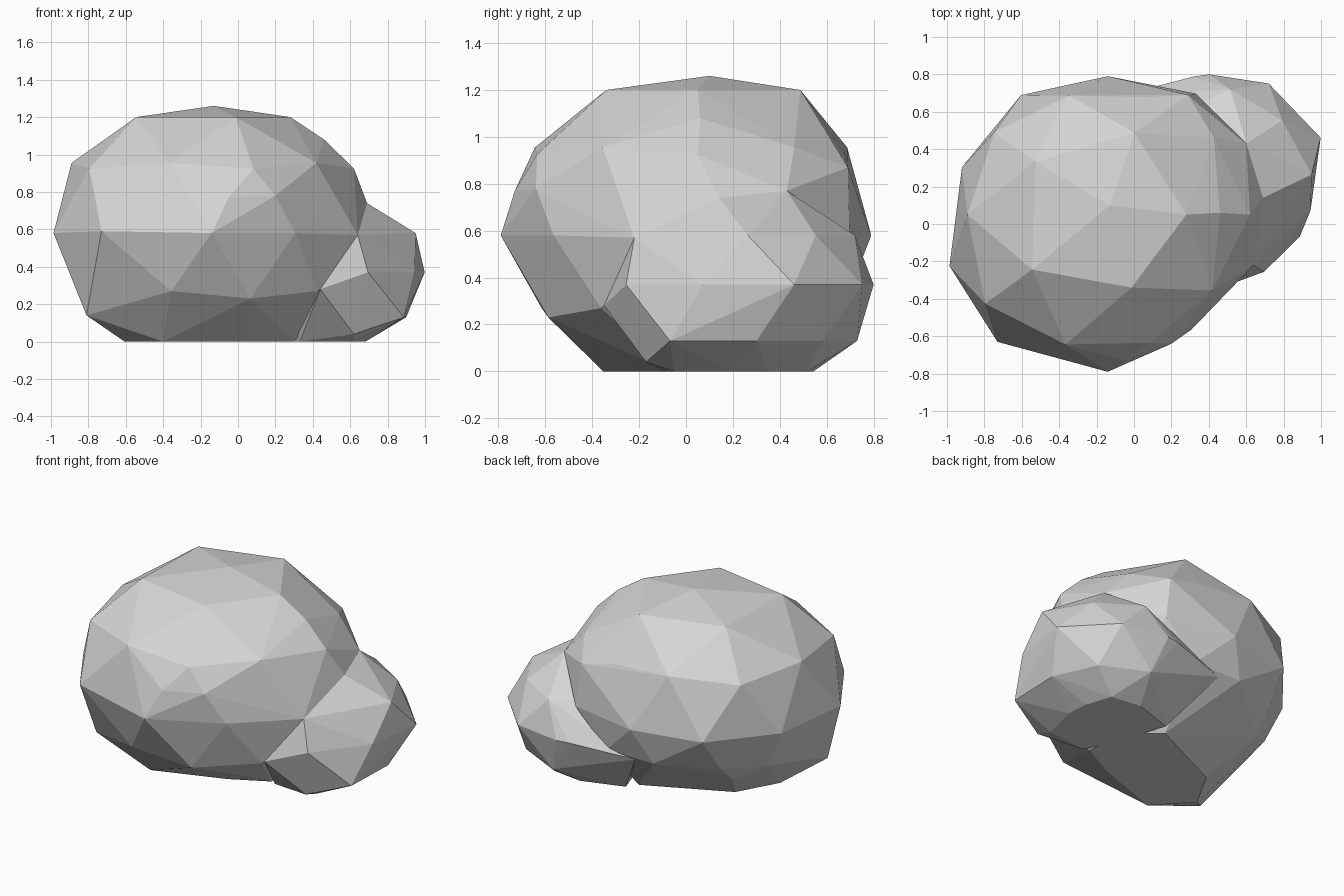
import bpy
import bmesh
from math import cos, sin, radians

default_cube = bpy.data.objects.get("Cube")
if default_cube:
    bpy.data.objects.remove(default_cube)


def make_material(name, colour):
    material = bpy.data.materials.new(name)
    material.use_nodes = True
    material.diffuse_color = colour
    shader = material.node_tree.nodes["Principled BSDF"]
    shader.inputs["Base Color"].default_value = colour
    shader.inputs["Roughness"].default_value = 0.9
    return material


def ring(bm, centre, height, start, radii, tilt=0.0):
    """Add a loop of points at even angles, alternately raised and lowered."""
    for index, radius in enumerate(radii):
        angle = radians(start + index * 360 / len(radii))
        lift = tilt if index % 2 else -tilt
        bm.verts.new((centre[0] + radius * cos(angle),
                      centre[1] + radius * sin(angle),
                      height + lift))


def make_boulder(name, centre, rings, peaks, material):
    """Wrap stacked rings and a few peaks in a faceted convex skin."""
    bm = bmesh.new()
    for settings in rings:
        ring(bm, centre, *settings)
    for peak in peaks:
        bm.verts.new(peak)
    bmesh.ops.convex_hull(bm, input=bm.verts[:])
    loose = [vert for vert in bm.verts if not vert.link_faces]
    bmesh.ops.delete(bm, geom=loose, context='VERTS')
    bmesh.ops.recalc_face_normals(bm, faces=bm.faces[:])
    mesh = bpy.data.meshes.new(name)
    bm.to_mesh(mesh)
    bm.free()
    mesh.materials.append(material)
    boulder = bpy.data.objects.new(name, mesh)
    bpy.context.collection.objects.link(boulder)
    return boulder


stone = make_material("stone grey", (0.67, 0.67, 0.67, 1))

# Points on the seam that both boulders share
seam = [(.69, .14, .74), (.6, .43, .77), (.64, -.22, .57), (.44, -.35, .28)]

# Main boulder: broad, rounded top and a small flat base
make_boulder("large_boulder", (-0.14, 0.05), [
    (0.0, 21, [.45, .4, .16, .19, .33, .5, .48, .3, .31, .45]),
    (0.25, 0, [.7, .65, .55, .55, .6, .68, .7, .7, .67, .7], 0.02),
    (0.58, 18, [.8, .8, .74, .79, .82, .89, .86, .84, .76, .8]),
    (0.94, 0, [.76, .7, .66, .67, .75, .75, .81, .73, .72, .69], 0.015),
    (1.2, 0, [.42, .46, .48, .5, .41]),
], seam + [
    (-.13, .1, 1.26),
    (.46, .06, 1.08),
    (.2, -.64, .78),
    (-.05, -.73, .77),
    (.29, .69, .87),
    (-.73, -.63, .59),
    (-.81, -.34, .14),
    (-.8, .28, .32),
    (-.62, .52, .34),
    (-.25, .7, .35),
    (.1, .7, .35),
], stone)

# Side boulder: lower lump leaning on the main one
make_boulder("small_boulder", (0.5, 0.28), [
    (0.0, -70, [.35, .2, .18, .26, .28, .41, .3, .4]),
    (0.13, -42, [.52, .4, .41, .45, .45, .35, .35, .45]),
    (0.37, -70, [.57, .49, .53, .52, .54, .5, .4, .55]),
    (0.58, -47, [.39, .45, .4, .44, .42, .3, .3, .42]),
], seam + [
    (.62, -.17, .04),
    (.4, .8, .37),
    (-.1, .68, .33),
], stone)
